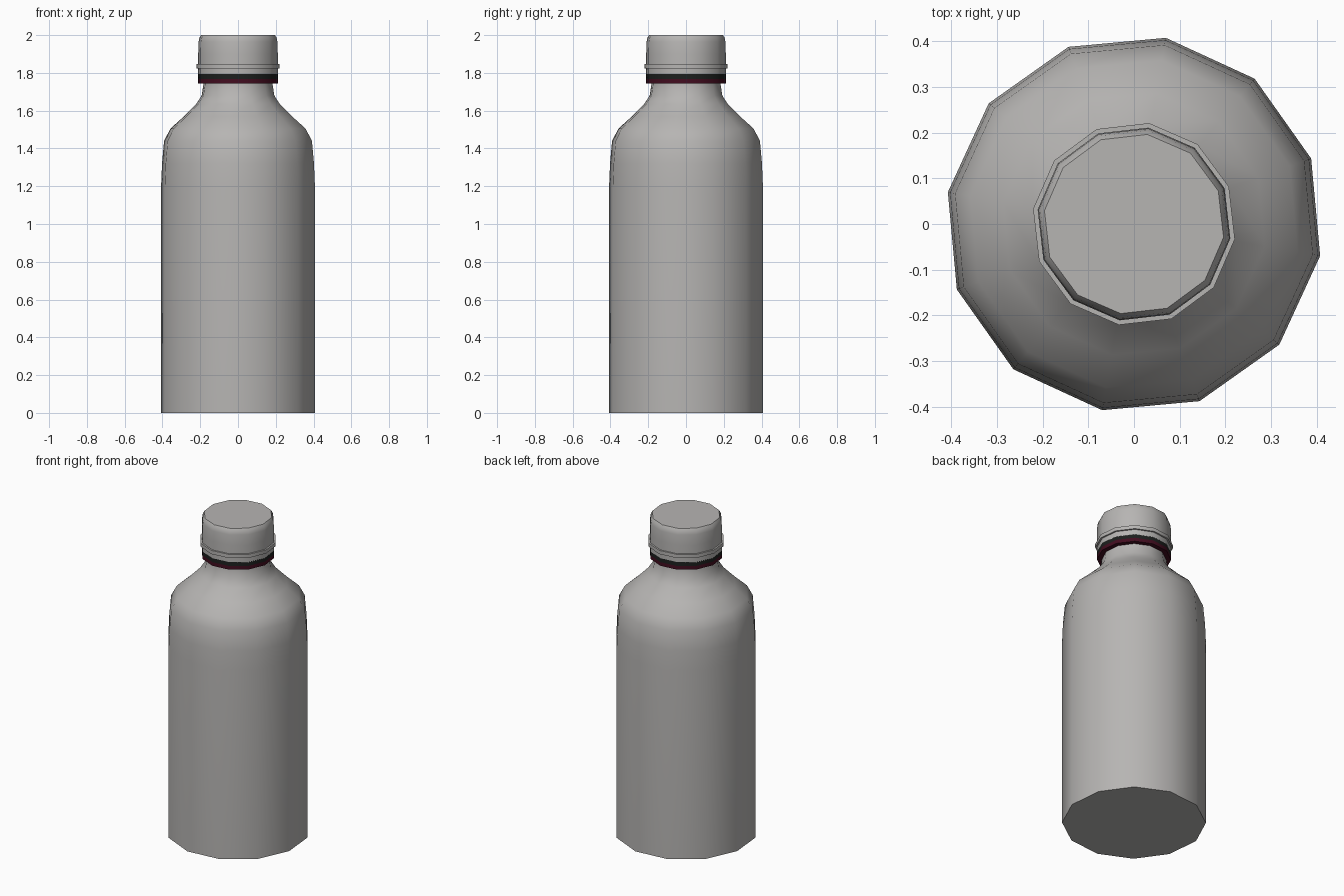
import bpy, bmesh, math

if "Cube" in bpy.data.objects:
    bpy.data.objects.remove(bpy.data.objects["Cube"])

def material(name, rgb):
    m = bpy.data.materials.new(name)
    m.diffuse_color = (*rgb, 1)
    m.use_nodes = True
    m.node_tree.nodes["Principled BSDF"].inputs["Base Color"].default_value = m.diffuse_color
    return m

grey = material("warm grey", (0.47, 0.46, 0.45))
black = material("near black", (0.012, 0.014, 0.013))
maroon = material("dark maroon", (0.055, 0.004, 0.014))

def lathe(name, profile, mats, turn=20.3, sides=12, closed=False, split=None):
    """Spin an (r, z) profile; r == 0 makes no ring, open ends get capped."""
    bm = bmesh.new()
    rings = [[bm.verts.new((r * math.cos(a), r * math.sin(a), z))
              for a in (math.radians(turn) + i * math.tau / sides for i in range(sides))]
             for r, z in profile]
    pairs = list(zip(rings, rings[1:]))
    if closed:
        pairs.append((rings[-1], rings[0]))
    else:
        bm.faces.new(rings[0][::-1])
        bm.faces.new(rings[-1])
    for a, b in pairs:
        for i in range(sides):
            j = (i + 1) % sides
            bm.faces.new((a[i], a[j], b[j], b[i]))
    bmesh.ops.recalc_face_normals(bm, faces=bm.faces)
    if split is not None:
        for f in bm.faces:
            f.material_index = int(f.calc_center_median().z > split)
    me = bpy.data.meshes.new(name)
    bm.to_mesh(me)
    bm.free()
    ob = bpy.data.objects.new(name, me)
    bpy.context.collection.objects.link(ob)
    for m in mats:
        me.materials.append(m)
    bpy.context.view_layer.objects.active = ob
    ob.select_set(True)
    bpy.ops.object.shade_smooth_by_angle(angle=math.radians(48))
    ob.select_set(False)
    return ob

# bottle body with shoulder and neck
lathe("bottle_body", [(0.413, 0), (0.413, 1.2), (0.408, 1.32), (0.397, 1.44),
                      (0.363, 1.505), (0.29, 1.57), (0.225, 1.635), (0.195, 1.68),
                      (0.184, 1.75), (0.184, 1.80)], [grey])

# two-tone seal band under the cap
lathe("seal_band", [(0.18, 1.745), (0.213, 1.745), (0.213, 1.768),
                    (0.213, 1.793), (0.18, 1.793)], [maroon, black],
      turn=21.5, closed=True, split=1.767)

# screw cap
lathe("cap", [(0.213, 1.79), (0.213, 1.90), (0.211, 1.965), (0.207, 1.985),
              (0.198, 2.0)], [grey], turn=21.5)

# raised rim around the cap
lathe("cap_rim", [(0.205, 1.823), (0.223, 1.823), (0.223, 1.846), (0.205, 1.846)],
      [grey], turn=21.5, closed=True)
